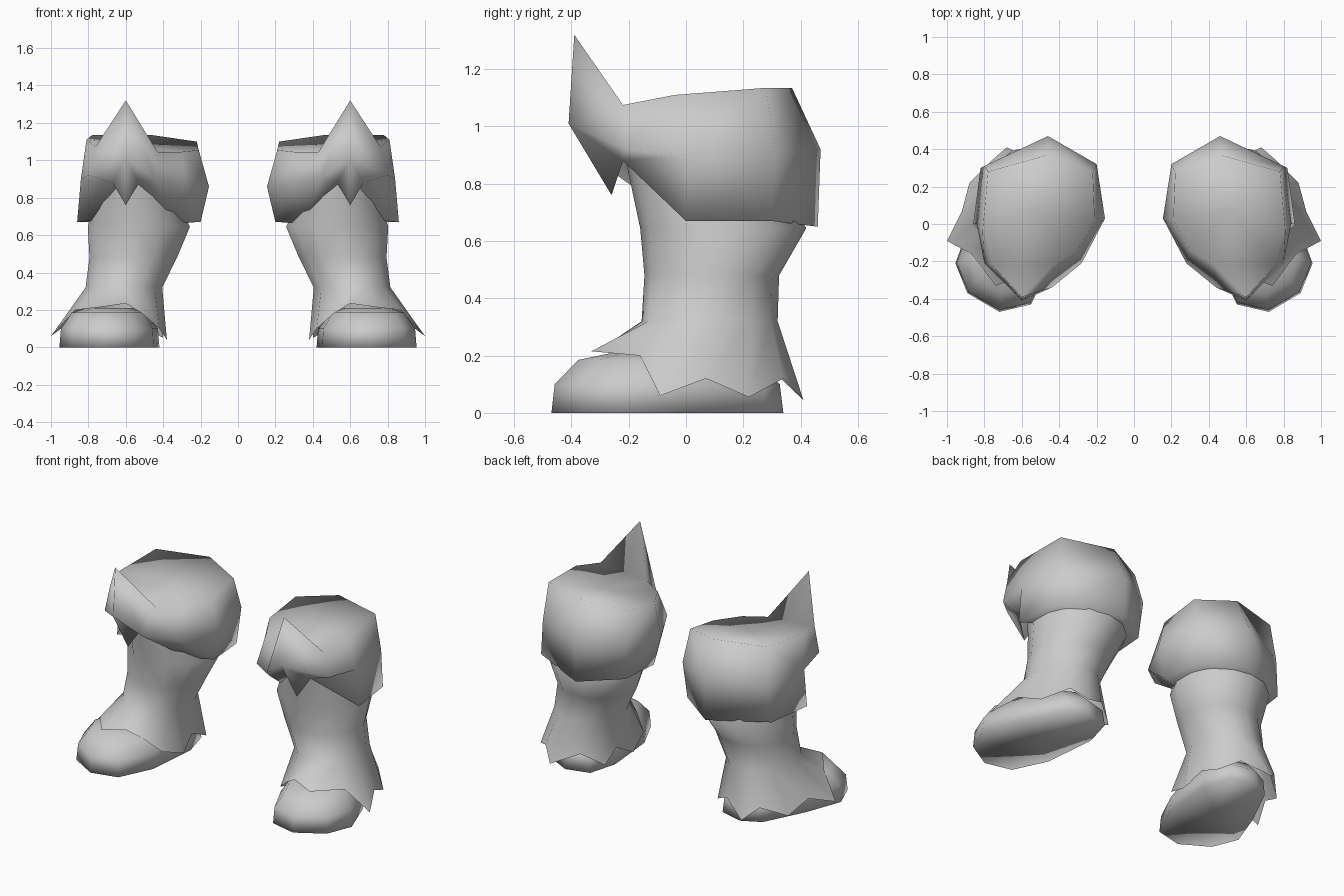
import bpy, bmesh, math

if "Cube" in bpy.data.objects:
    bpy.data.objects.remove(bpy.data.objects["Cube"])

grey = bpy.data.materials.new("plain_grey")
grey.diffuse_color = (0.6, 0.6, 0.6, 1)
grey.use_nodes = True
grey.node_tree.nodes["Principled BSDF"].inputs["Base Color"].default_value = grey.diffuse_color


def loft(name, rings, top=None, bottom=None, peaked=False):
    """Skin a stack of rings (top first), close the ends with fans, mirror to the other side.
    A peaked part leaves its first column free of the fans."""
    bm = bmesh.new()
    rows = [[bm.verts.new(p) for p in ring] for ring in rings]
    n = len(rows[0])
    for a, b in zip(rows, rows[1:]):
        for i in range(n):
            j = (i + 1) % n
            bm.faces.new((a[i], b[i], b[j], a[j]))
    if peaked:  # inner side of the peak
        bm.faces.new((rows[0][0], rows[0][1], rows[0][-1]))
    for row, centre, flip in ((rows[0], top, False), (rows[-1], bottom, True)):
        if centre:
            c = bm.verts.new(centre)
            loop = row[1:] if peaked else row
            for i, v in enumerate(loop):
                tri = (v, loop[(i + 1) % len(loop)], c)
                bm.faces.new(tri[::-1] if flip else tri)
    bmesh.ops.recalc_face_normals(bm, faces=bm.faces)
    # open sheets need an outward check
    probe = max(bm.faces, key=lambda f: f.calc_center_median().x)
    if probe.normal.x < 0:
        bmesh.ops.reverse_faces(bm, faces=bm.faces)
    mesh = bpy.data.meshes.new(name)
    bm.to_mesh(mesh)
    bm.free()
    mesh.materials.append(grey)
    for p in mesh.polygons:
        p.use_smooth = True
    ob = bpy.data.objects.new(name, mesh)
    bpy.context.collection.objects.link(ob)
    mirror = ob.modifiers.new("other_boot", 'MIRROR')
    mirror.use_mirror_merge = False
    return ob


def oval(x0, x1, y0, y1, z, n=14):
    """Oval ring from its bounds, starting at the front and going to the inner side."""
    cx, cy, rx, ry = (x0 + x1) / 2, (y0 + y1) / 2, (x1 - x0) / 2, (y1 - y0) / 2
    return [(cx - rx * math.sin(2 * math.pi * i / n),
             cy - ry * math.cos(2 * math.pi * i / n), z) for i in range(n)]


# Cuff: rim with a front peak, bulging middle, notched hem
rim = [(.60, -.39, 1.32), (.43, -.22, 1.045), (.30, -.14, 1.045), (.21, .02, 1.055),
       (.22, .27, 1.10), (.46, .37, 1.135), (.78, .28, 1.135), (.81, -.04, 1.11),
       (.76, -.22, 1.075)]
middle = [(.60, -.41, 1.01), (.44, -.34, .90), (.28, -.21, .87), (.155, .03, .86),
          (.20, .32, .90), (.46, .47, .92), (.80, .31, .90), (.84, 0, .90),
          (.80, -.21, .92)]
hem = [(.60, -.26, .76), (.53, -.22, .88), (.36, -.01, .665), (.20, .04, .67),
       (.22, .30, .67), (.46, .46, .65), (.82, .30, .67), (.86, 0, .67),
       (.67, -.22, .88)]
loft("cuff", [rim, middle, hem], top=(.51, .06, 1.075), bottom=(.53, .14, .70),
     peaked=True)

# Leg: narrow ankle flaring into a jagged hem over the foot
jagged = [(.60, -.28, .235), (.51, -.23, .18), (.42, -.17, .10), (.38, -.01, .04),
          (.41, .12, .11), (.40, .25, .05), (.52, .33, .12), (.68, .41, .045),
          (.76, .34, .12), (.88, .22, .055), (.92, .07, .12), (1.0, -.09, .06),
          (.87, -.16, .20), (.74, -.33, .215)]
loft("leg", [oval(.38, .74, -.21, .28, .88), oval(.25, .81, -.16, .42, .645),
             oval(.32, .80, -.145, .325, .48), oval(.40, .82, -.155, .32, .32),
             jagged])

# Foot: rounded toe turned outwards on a flat sole
sole = [(.72, -.47), (.55, -.43), (.45, -.22), (.42, .12), (.47, .30),
        (.62, .34), (.74, .28), (.87, .02), (.955, -.21), (.89, -.37)]


def foot_ring(scale, z):
    return [(.68 + (x - .68) * scale, -.08 + (y + .08) * scale, z) for x, y in sole]


loft("foot", [foot_ring(.45, .21), foot_ring(.76, .185), foot_ring(.97, .10),
              foot_ring(1, 0)], top=(.68, -.08, .21), bottom=(.68, -.08, 0))
